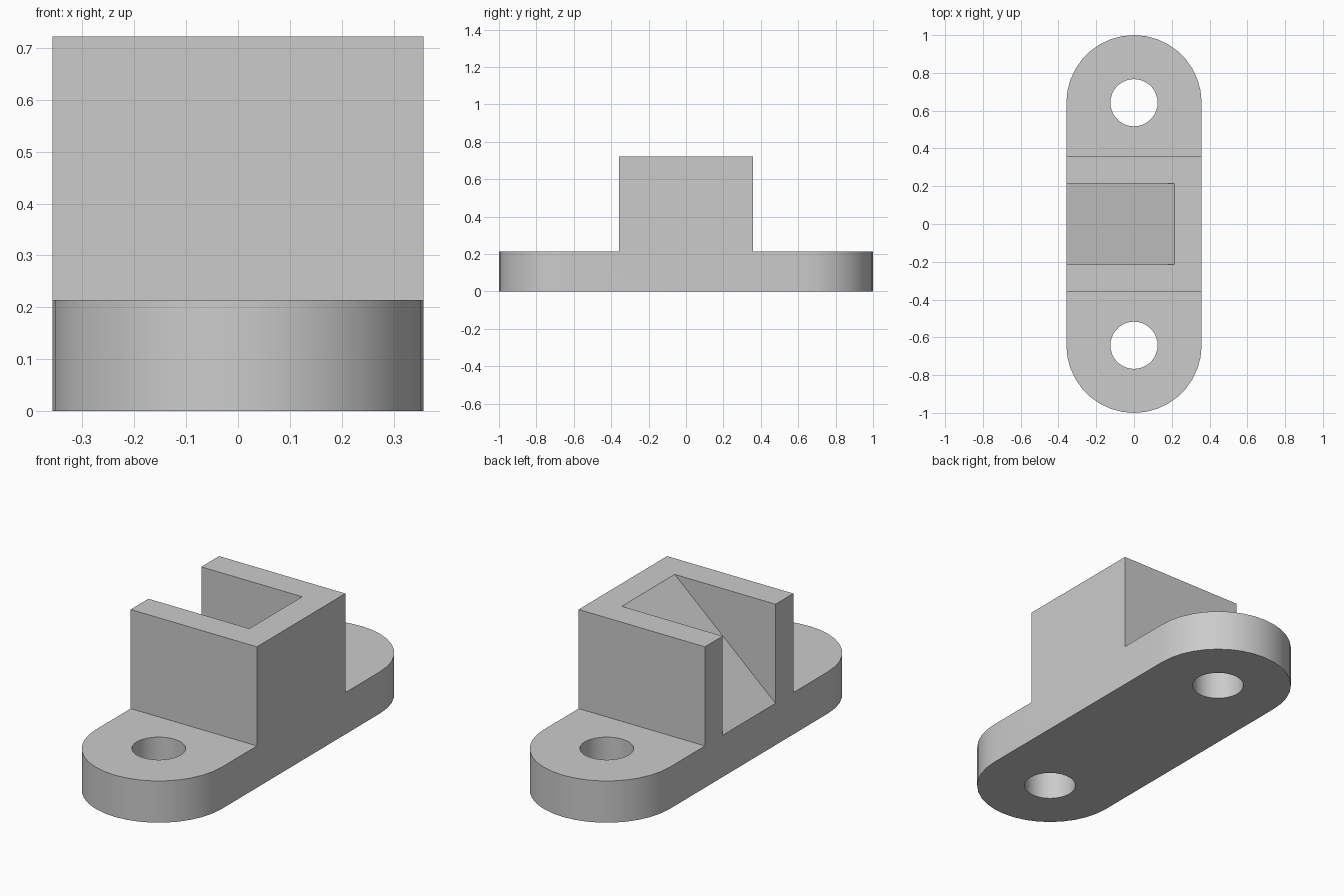
import bpy, bmesh, math

if "Cube" in bpy.data.objects:
    bpy.data.objects.remove(bpy.data.objects["Cube"], do_unlink=True)

R = 0.358            # half width and end radius
CY = 1 - R           # centre of rounded ends and holes
PLATE, TOP = 0.214, 0.722
WALL = 0.214         # inner half width of the slot

grey = bpy.data.materials.new("light grey")
grey.use_nodes = True
colour = (0.6, 0.6, 0.6, 1)
grey.diffuse_color = colour
grey.node_tree.nodes["Principled BSDF"].inputs["Base Color"].default_value = colour


def prism(name, profile, offset):
    """Extrude a closed 3D outline along an offset vector."""
    bm = bmesh.new()
    face = bm.faces.new([bm.verts.new(p) for p in profile])
    ext = bmesh.ops.extrude_face_region(bm, geom=[face])["geom"]
    bmesh.ops.translate(bm, vec=offset,
                        verts=[v for v in ext if isinstance(v, bmesh.types.BMVert)])
    bmesh.ops.recalc_face_normals(bm, faces=bm.faces)
    mesh = bpy.data.meshes.new(name)
    bm.to_mesh(mesh)
    bm.free()
    mesh.materials.append(grey)
    ob = bpy.data.objects.new(name, mesh)
    bpy.context.collection.objects.link(ob)
    return ob


def arc(radius, cy, start, sweep, steps, z):
    return [(radius * math.cos(a), cy + radius * math.sin(a), z)
            for a in (start + sweep * i / 36 for i in range(steps))]


def combine(target, tool, operation):
    bpy.context.view_layer.objects.active = target
    mod = target.modifiers.new(operation.lower(), "BOOLEAN")
    mod.operation, mod.object, mod.solver = operation, tool, "EXACT"
    bpy.ops.object.modifier_apply(modifier=mod.name)
    bpy.data.objects.remove(tool, do_unlink=True)


# Rounded mounting plate
turn = 2 * math.pi
outline = arc(R, CY, 0, turn, 19, 0) + arc(R, -CY, math.pi, turn, 19, 0)
bracket = prism("slotted_bracket", outline, (0, 0, PLATE))

# Square block rising from the plate
block = prism("block", [(-R, -R, 0.1), (R, -R, 0.1), (R, R, 0.1), (-R, R, 0.1)],
              (0, 0, TOP - 0.1))
combine(bracket, block, "UNION")

# Sloped slot, open at the top and on one side
ramp = [(-R, PLATE), (WALL, TOP), (WALL, 0.9), (-0.6, 0.9), (-0.6, PLATE)]
slot = prism("slot_cutter", [(x, -WALL, z) for x, z in ramp], (0, 2 * WALL, 0))
combine(bracket, slot, "DIFFERENCE")

# Bolt holes through both ends
for side in (-1, 1):
    hole = prism("hole_cutter", arc(0.125, side * CY, 0, turn, 36, -0.1), (0, 0, 0.5))
    combine(bracket, hole, "DIFFERENCE")

# Smooth the curved walls and keep the edges sharp
bpy.ops.object.select_all(action="DESELECT")
bracket.select_set(True)
bpy.context.view_layer.objects.active = bracket
bpy.ops.object.shade_smooth_by_angle(angle=math.radians(30))
